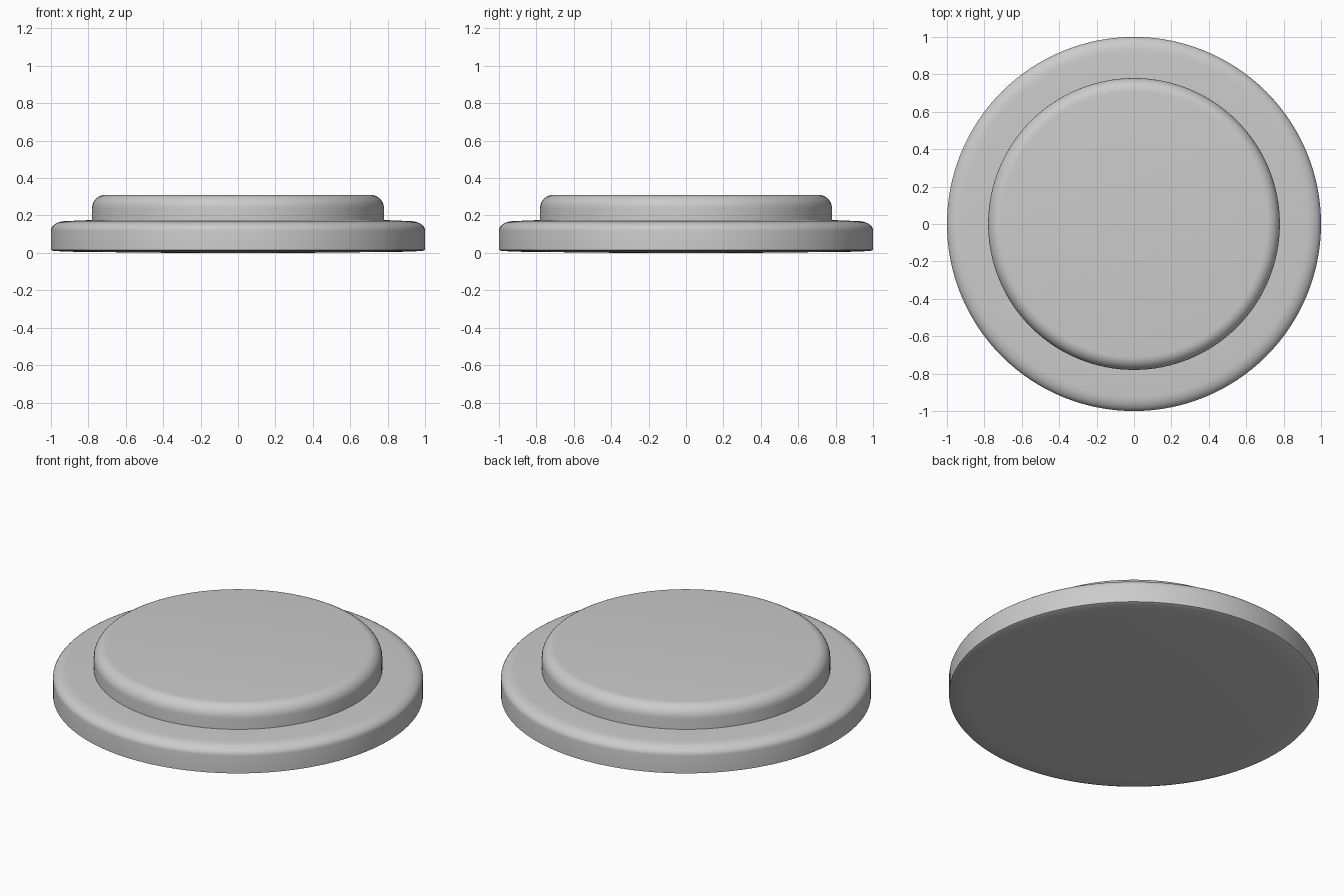
import bpy, bmesh, math

if "Cube" in bpy.data.objects:
    bpy.data.objects.remove(bpy.data.objects["Cube"])

SIDES = 128

def arc(cx, cz, rx, rz, steps=8):
    """Quarter round from the outer wall up to the flat top."""
    return [(cx + rx * math.cos(a), cz + rz * math.sin(a))
            for a in (i * math.pi / 2 / steps for i in range(steps + 1))]

def lathe(name, profile):
    """Spin an (r, z) profile around z; it starts and ends on the axis."""
    bm = bmesh.new()
    verts = [bm.verts.new((r, 0, z)) for r, z in profile]
    edges = [bm.edges.new(p) for p in zip(verts, verts[1:])]
    bmesh.ops.spin(bm, geom=verts + edges, axis=(0, 0, 1), cent=(0, 0, 0),
                   angle=2 * math.pi, steps=SIDES, use_duplicate=False)
    bmesh.ops.remove_doubles(bm, verts=bm.verts, dist=1e-4)
    bmesh.ops.recalc_face_normals(bm, faces=bm.faces)
    mesh = bpy.data.meshes.new(name)
    bm.to_mesh(mesh)
    bm.free()
    ob = bpy.data.objects.new(name, mesh)
    bpy.context.collection.objects.link(ob)
    bpy.ops.object.select_all(action='DESELECT')
    bpy.context.view_layer.objects.active = ob
    ob.select_set(True)
    bpy.ops.object.shade_smooth_by_angle(angle=math.radians(35))
    return ob

# Wide base disc: almost flat underside, rounded upper rim
lathe("base_disc",
      [(0, 0), (0.34, 0.0), (0.88, 0.006), (0.985, 0.01), (1.0, 0.016)]
      + arc(0.92, 0.12, 0.08, 0.05) + [(0.78, 0.176), (0, 0.176)])

# Raised upper disc with a soft top edge
lathe("raised_disc",
      [(0, 0.15), (0.78, 0.15)] + arc(0.71, 0.24, 0.07, 0.07) + [(0, 0.31)])
